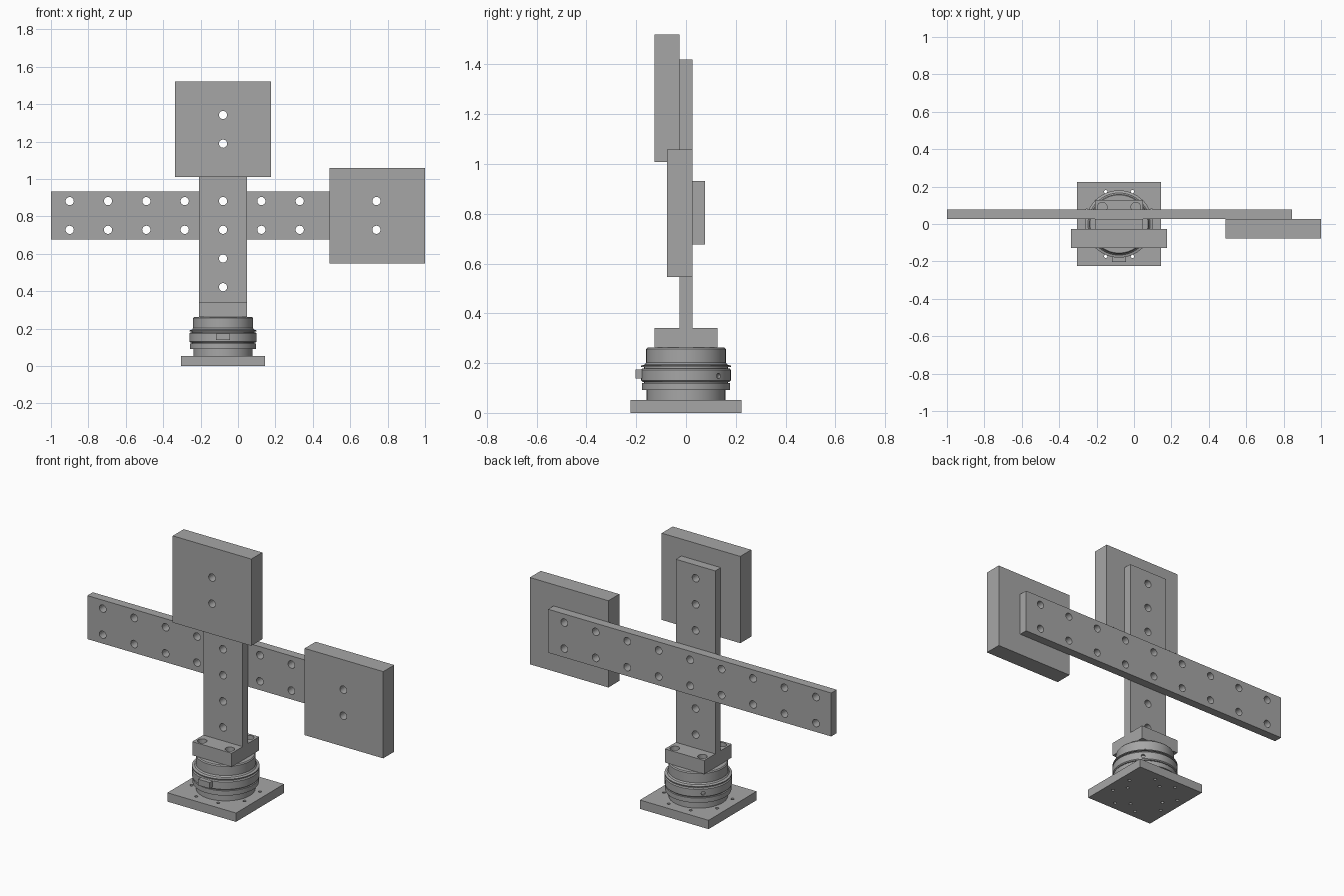
import bpy, bmesh, math
from mathutils import Matrix, Vector

cube = bpy.data.objects.get("Cube")
if cube:
    bpy.data.objects.remove(cube, do_unlink=True)

GREY = (0.38, 0.38, 0.38, 1.0)
steel = bpy.data.materials.new("plain grey")
steel.use_nodes = True
steel.diffuse_color = GREY
steel.node_tree.nodes["Principled BSDF"].inputs["Base Color"].default_value = GREY

CX = -0.08                      # axis of the upright
HALF = 0.0255                   # half thickness of the thin bars
ROWS = [0.421 + 0.1535 * i for i in range(7)]
COLUMNS = [0.74 - 0.205 * i for i in range(9)]


def add_object(name, bm):
    bmesh.ops.recalc_face_normals(bm, faces=bm.faces)
    mesh = bpy.data.meshes.new(name)
    bm.to_mesh(mesh)
    bm.free()
    mesh.materials.append(steel)
    obj = bpy.data.objects.new(name, mesh)
    bpy.context.collection.objects.link(obj)
    return obj


def box(name, x, y, z):
    """Box from (min, max) pairs."""
    bm = bmesh.new()
    size = Vector((x[1] - x[0], y[1] - y[0], z[1] - z[0]))
    mid = Vector((sum(x), sum(y), sum(z))) / 2
    bmesh.ops.create_cube(bm, size=1, matrix=Matrix.Translation(mid) @ Matrix.Diagonal(size).to_4x4())
    return add_object(name, bm)


def drill(obj, centres, radius, depth, direction):
    """Cut round holes along a direction and keep the finished mesh."""
    bm = bmesh.new()
    for c in centres:
        d = Vector(direction(c) if callable(direction) else direction)
        turn = d.to_track_quat('Z', 'Y').to_matrix().to_4x4()
        bmesh.ops.create_cone(bm, cap_ends=True, segments=24, radius1=radius, radius2=radius,
                              depth=depth, matrix=Matrix.Translation(c) @ turn)
    cutter = add_object("hole_cutter", bm)
    cutter.hide_render = True
    mod = obj.modifiers.new("holes", 'BOOLEAN')
    mod.operation = 'DIFFERENCE'
    mod.solver = 'EXACT'
    mod.object = cutter
    graph = bpy.context.evaluated_depsgraph_get()
    finished = bpy.data.meshes.new_from_object(obj.evaluated_get(graph))
    obj.modifiers.clear()
    obj.data = finished
    bpy.data.objects.remove(cutter, do_unlink=True)


def smooth(obj):
    bpy.ops.object.select_all(action='DESELECT')
    obj.select_set(True)
    bpy.context.view_layer.objects.active = obj
    bpy.ops.object.shade_smooth_by_angle(angle=math.radians(30))


def lathe(name, profile, segments=64):
    """Turned solid around the upright's axis."""
    bm = bmesh.new()
    verts = [bm.verts.new((r, 0, z)) for r, z in profile]
    edges = [bm.edges.new(pair) for pair in zip(verts, verts[1:])]
    bmesh.ops.spin(bm, geom=verts + edges, cent=(0, 0, 0), axis=(0, 0, 1),
                   angle=math.tau, steps=segments)
    bmesh.ops.remove_doubles(bm, verts=bm.verts, dist=0.0001)
    bmesh.ops.translate(bm, verts=bm.verts, vec=(CX, 0, 0))
    return add_object(name, bm)


ALONG_Y, ALONG_Z = (0, 1, 0), (0, 0, 1)

# Base plate with a bolt circle and an inner set of screw holes
base = box("base_plate", (CX - 0.2235, CX + 0.2235), (-0.2235, 0.2235), (0, 0.052))
bolts = [(CX + 0.187 * math.cos(a), 0.187 * math.sin(a), 0.026)
         for a in (math.radians(22.5 + 45 * i) for i in range(8))]
drill(base, bolts, 0.009, 0.2, ALONG_Z)
inner = [(CX + 0.125 * math.cos(a), 0.125 * math.sin(a), 0)
         for a in (math.radians(90 * i) for i in range(4))]
drill(base, inner, 0.009, 0.06, ALONG_Z)

# Turned coupling between the base plate and the foot
coupling = lathe("coupling_body", [
    (0, 0.052), (0.158, 0.052), (0.158, 0.092), (0.177, 0.092), (0.177, 0.12),
    (0.168, 0.12), (0.168, 0.185), (0.18, 0.185), (0.18, 0.19), (0.166, 0.194),
    (0.16, 0.202), (0.16, 0.256), (0.155, 0.262), (0, 0.262)])
smooth(coupling)

# Clamp ring with a front latch and two rear screw holes
ring = lathe("clamp_ring", [
    (0.15, 0.125), (0.175, 0.125), (0.18, 0.13), (0.18, 0.173), (0.175, 0.179),
    (0.15, 0.179), (0.15, 0.125)])
screws = [(CX + s * 0.124, 0.131, 0.148) for s in (-1, 1)]
drill(ring, screws, 0.011, 0.04, lambda c: (c[0] - CX, c[1], 0))
smooth(ring)
box("ring_latch", (CX - 0.038, CX + 0.038), (-0.203, -0.165), (0.138, 0.174))

# Foot block with four bolt holes
foot = box("foot_block", (CX - 0.1285, CX + 0.1285), (-0.1275, 0.1275), (0.262, 0.342))
drill(foot, [(CX + sx * 0.09, sy * 0.09, 0.342) for sx in (-1, 1) for sy in (-1, 1)],
      0.026, 0.1, ALONG_Z)

# Upright bar
upright = box("upright_bar", (CX - 0.1285, CX + 0.1285), (-HALF, HALF), (0.342, 1.42))
drill(upright, [(CX, 0, z) for z in ROWS], 0.022, 0.2, ALONG_Y)

# Cross bar behind the upright
cross = box("cross_bar", (-1, 0.845), (HALF, 3 * HALF), (0.676, 0.932))
drill(cross, [(x, 2 * HALF, z) for x in COLUMNS for z in ROWS[2:4]], 0.022, 0.2, ALONG_Y)

# Square plates at the top and at the left end
top = box("top_square_plate", (CX - 0.256, CX + 0.256), (-5 * HALF, -HALF), (1.009, 1.52))
drill(top, [(CX, -3 * HALF, z) for z in ROWS[5:]], 0.022, 0.4, ALONG_Y)
side = box("side_square_plate", (0.488, 1.0), (-3 * HALF, HALF), (0.547, 1.058))
drill(side, [(COLUMNS[0], -HALF, z) for z in ROWS[2:4]], 0.022, 0.4, ALONG_Y)
